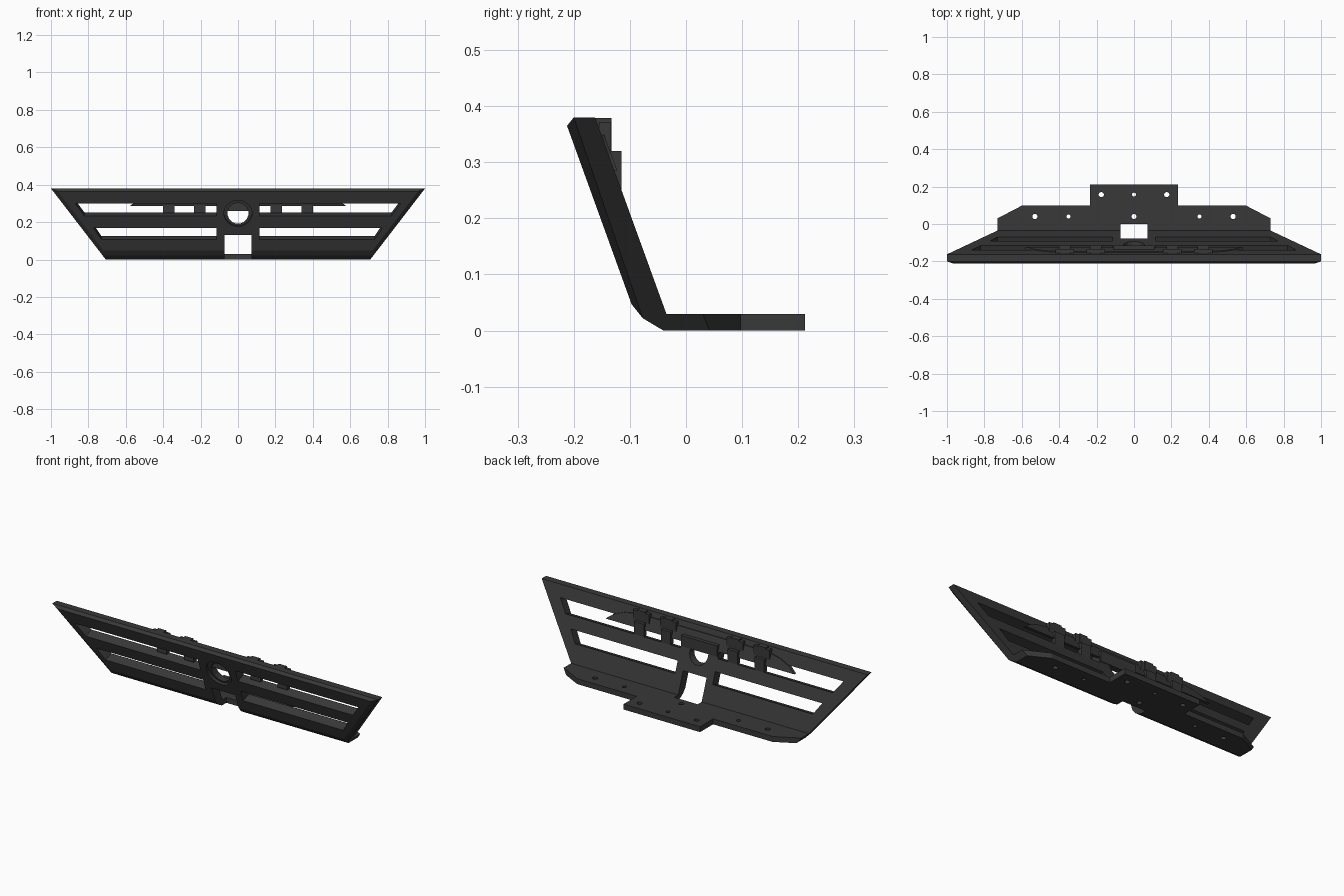
import bpy, bmesh, math
from mathutils import Vector

if "Cube" in bpy.data.objects:
    bpy.data.objects.remove(bpy.data.objects["Cube"])

mat = bpy.data.materials.new("charcoal plastic")
mat.diffuse_color = (0.04, 0.04, 0.04, 1)
mat.use_nodes = True
mat.node_tree.nodes["Principled BSDF"].inputs["Base Color"].default_value = mat.diffuse_color
LEAN = 0.364                      # tilt of the panel


def side_x(z):
    return 0.707 + 0.771 * z      # slanted end of the panel


def finish(bm, name):
    bmesh.ops.recalc_face_normals(bm, faces=bm.faces)
    me = bpy.data.meshes.new(name)
    bm.to_mesh(me)
    bm.free()
    me.materials.append(mat)
    ob = bpy.data.objects.new(name, me)
    bpy.context.collection.objects.link(ob)
    return ob


def loft(a, b, name):
    """Solid between two matching rings of points."""
    bm = bmesh.new()
    ra, rb = [[bm.verts.new(p) for p in r] for r in (a, b)]
    bm.faces.new(ra)
    bm.faces.new(rb)
    n = len(a)
    for i in range(n):
        bm.faces.new((ra[i], ra[(i + 1) % n], rb[(i + 1) % n], rb[i]))
    return finish(bm, name)


def through(pts, name, y0=-0.4, y1=0.1, lean=LEAN):
    """Sweep an xz outline (given at y = 0) through the panel."""
    return loft([(x, y0, z + lean * y0) for x, z in pts],
                [(x, y1, z + lean * y1) for x, z in pts], name)


def upright(pts, z0, z1, name):
    return loft([(x, y, z0) for x, y in pts], [(x, y, z1) for x, y in pts], name)


def circle(cx, cy, r, n):
    return [(cx + r * math.cos((i + .5) * math.tau / n),
             cy + r * math.sin((i + .5) * math.tau / n)) for i in range(n)]


def cut(ob, cutter):
    m = ob.modifiers.new("cut", 'BOOLEAN')
    m.operation, m.solver, m.object = 'DIFFERENCE', 'EXACT', cutter
    bpy.context.view_layer.objects.active = ob
    bpy.ops.object.modifier_apply(modifier=m.name)
    bpy.data.objects.remove(cutter)


# leaning panel and foot from one side profile
prof = [(-0.2, 0.38), (-0.212, 0.365), (-0.097, 0.047), (-0.077, 0.022), (-0.04, 0),
        (0.212, 0), (0.212, 0.03), (-0.035, 0.03), (-0.162, 0.38)]
panel = loft([(-side_x(z), y, z) for y, z in prof],
             [(side_x(z), y, z) for y, z in prof], "grille_panel")

# chamfer along the slanted front ends
bm = bmesh.new()
bm.from_mesh(panel.data)
edges = [e for e in bm.edges
         if all(v.co.y < -0.09 and v.co.z < 0.37 for v in e.verts)
         and abs(e.verts[0].co.x - e.verts[1].co.x) < 0.5]
bmesh.ops.bevel(bm, geom=edges, offset=0.02, segments=1, affect='EDGES')
bm.to_mesh(panel.data)
bm.free()

for s in (-1, 1):
    # stepped foot outline
    cut(panel, upright([(s * x, y) for x, y in
        ((0.76, 0.03), (0.73, 0.03), (0.6, 0.098), (0.235, 0.098), (0.235, 0.3), (0.76, 0.3))],
        -0.1, 0.2, "foot_corner_cutter"))
    # two long air slots
    for x0, x1, z0, z1 in ((0.82, 0.87, 0.292, 0.368), (0.73, 0.772, 0.150, 0.221)):
        cut(panel, through([(s * 0.115, z0), (s * x0, z0), (s * x1, z1), (s * 0.115, z1)],
                           "slot_cutter"))

# round opening with a shallow seat in front
cut(panel, through(circle(0, 0.247, 0.056, 16), "round_cutter", lean=0))
d = Vector((0, -1, -LEAN)).normalized()
up = Vector((0, -LEAN, 1)).normalized()
mid = Vector((0, -0.168, 0.247))
ring = [Vector((x, 0, 0)) + up * z + mid for x, z in circle(0, 0, 0.075, 20)]
cut(panel, loft([p - d * 0.012 for p in ring], [p + d * 0.1 for p in ring], "seat_cutter"))

# square opening that runs down through the foot
cut(panel, loft([(x, y, z) for x in (-0.072,) for y, z in
                 ((-0.3, 0.067), (0.0, 0.176), (0.0, -0.1), (-0.3, -0.1))],
                [(x, y, z) for x in (0.072,) for y, z in
                 ((-0.3, 0.067), (0.0, 0.176), (0.0, -0.1), (-0.3, -0.1))], "square_cutter"))

# screw holes in the foot
for x, y, r in ((0, 0.04, 0.014), (0.53, 0.04, 0.014), (-0.53, 0.04, 0.014),
                (0.35, 0.04, 0.011), (-0.35, 0.04, 0.011), (0, 0.157, 0.011),
                (0.175, 0.157, 0.014), (-0.175, 0.157, 0.014)):
    cut(panel, upright(circle(x, y, r, 12), -0.1, 0.1, "screw_cutter"))


def box(name, x0, x1, y0, y1, z0, z1):
    return upright([(x0, y0), (x1, y0), (x1, y1), (x0, y1)], z0, z1, name)


# mounting clips on the back of the top rail
for s in (-1, 1):
    for cx in (0.205, 0.37):
        c = s * cx
        box("clip_post", c - 0.025, c + 0.025, -0.18, -0.133, 0.31, 0.379)
        box("clip_wing", c - 0.05, c + 0.05, -0.155, -0.134, 0.32, 0.372)
        box("clip_foot", c - 0.03, c + 0.03, -0.14, -0.115, 0.25, 0.32)
box("centre_clip", -0.11, 0.11, -0.15, -0.115, 0.26, 0.32)


# thin curved backing pad behind the clips
def back_y(z):
    return -0.024 - 0.363 * z


pad = [(-0.58, 0.285), (0.58, 0.285), (0.54, 0.315), (0.48, 0.338), (0.40, 0.352),
       (-0.40, 0.352), (-0.48, 0.338), (-0.54, 0.315)]
loft([(x, back_y(z) - 0.01, z) for x, z in pad],
     [(x, back_y(z) + 0.005, z) for x, z in pad], "backing_pad")
